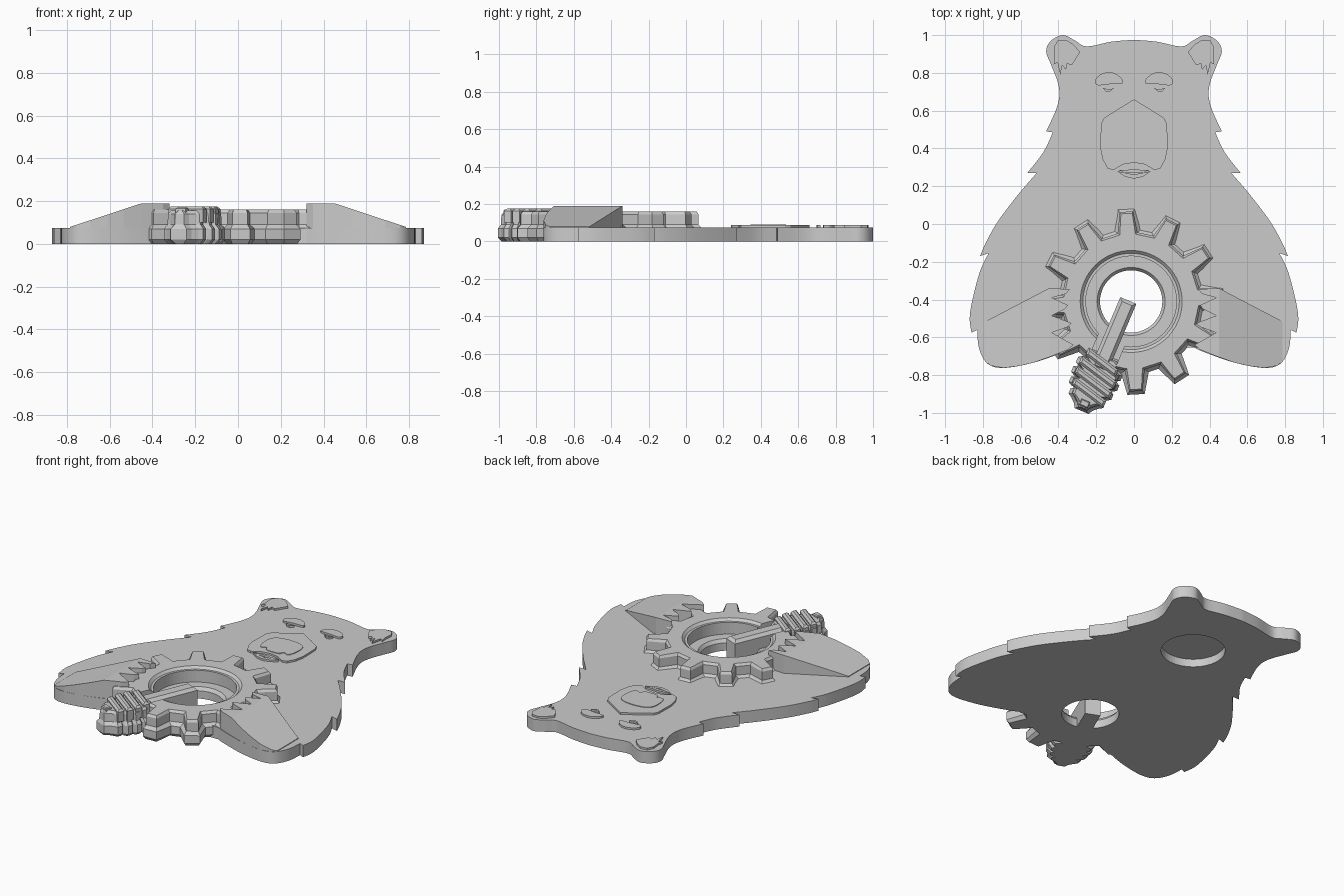
import bpy, bmesh
from math import sin, cos, pi, radians, atan2
from mathutils import Vector, Matrix

cube = bpy.data.objects.get("Cube")
if cube:
    bpy.data.objects.remove(cube)

grey = bpy.data.materials.new("plain_grey")
grey.use_nodes = True
grey.diffuse_color = (0.6, 0.6, 0.6, 1)
grey.node_tree.nodes["Principled BSDF"].inputs["Base Color"].default_value = (0.6, 0.6, 0.6, 1)


def loft(name, rings):
    """Skin a stack of equal-length 3D loops and cap both ends."""
    bm = bmesh.new()
    loops = [[bm.verts.new(p) for p in ring] for ring in rings]
    n = len(loops[0])
    for a, b in zip(loops, loops[1:]):
        for i in range(n):
            j = (i + 1) % n
            bm.faces.new((a[i], a[j], b[j], b[i]))
    bm.faces.new(loops[0][::-1])
    bm.faces.new(loops[-1])
    bmesh.ops.recalc_face_normals(bm, faces=bm.faces)
    mesh = bpy.data.meshes.new(name)
    bm.to_mesh(mesh)
    bm.free()
    mesh.materials.append(grey)
    ob = bpy.data.objects.new(name, mesh)
    bpy.context.collection.objects.link(ob)
    return ob


def prism(name, pts, low, top):
    """Extrude an outline; top may be a height or a function of x."""
    height = top if callable(top) else lambda x: top
    return loft(name, [[(x, y, low) for x, y in pts],
                       [(x, y, height(abs(x))) for x, y in pts]])


def pair(name, pts, low, top):
    for side, s in (("left_", 1), ("right_", -1)):
        prism(side + name, [(x * s, y) for x, y in pts], low, top)


def spline(pts, steps=5, closed=False):
    """Smooth curve through the points."""
    v = [Vector(p) for p in pts]
    v = [v[-1]] + v + v[:2] if closed else [v[0]] + v + [v[-1]]
    out = []
    for a, b, c, d in zip(v, v[1:], v[2:], v[3:]):
        for k in range(steps):
            t = k / steps
            p = b * 2 + (c - a) * t + (a * 2 - b * 5 + c * 4 - d) * t * t + (b * 3 - a - c * 3 + d) * t ** 3
            out.append(tuple(p / 2))
    return out if closed else out + [tuple(v[-1])]


def mirrored(half):
    return half + [(-x, y) for x, y in reversed(half) if abs(x) > 0.001]


def circle(cx, cy, r, z, n=64):
    return [(cx + r * cos(2 * pi * i / n), cy + r * sin(2 * pi * i / n), z) for i in range(n)]


def cut(ob, cutter):
    cutter.hide_render = True
    cutter.hide_viewport = True
    cutter.display_type = 'WIRE'
    mod = ob.modifiers.new("cut", 'BOOLEAN')
    mod.operation = 'DIFFERENCE'
    mod.solver = 'EXACT'
    mod.object = cutter


# Body slab: smooth runs meeting at sharp fur tufts
runs = [
    [(0, .975), (.12, .965), (.25, .94), (.31, .97), (.375, 1), (.44, .97), (.465, .915),
     (.44, .845), (.405, .755), (.395, .68), (.415, .6), (.465, .49)],
    [(.43, .485), (.48, .38), (.565, .27)],
    [(.515, .27), (.61, .16), (.72, .015), (.785, -.1), (.815, -.17)],
    [(.77, -.155), (.815, -.25), (.855, -.4), (.87, -.5), (.86, -.575)],
    [(.83, -.56), (.82, -.66), (.775, -.74), (.69, -.762), (.535, -.735), (.375, -.68), (.32, -.655)],
]
TOP = 0.075
body = prism("body", mirrored([p for run in runs for p in spline(run)]), 0, TOP)
bpy.context.view_layer.objects.active = body
body.select_set(True)
bpy.ops.object.shade_smooth_by_angle(angle=radians(30))
body.select_set(False)

GX, GY = -.015, -.41
cut(body, loft("body_hole_cutter", [circle(GX, GY, .25, -.1), circle(GX, GY, .25, .2)]))
cut(body, loft("back_recess_cutter", [circle(0, .53, .185, -.1), circle(0, .53, .185, .05)]))


# Gear: bevelled lower tier with a slightly smaller upper tier
def gear_ring(z, inset):
    ring = []
    for k in range(12):
        mid = radians(93 + 30 * k)
        tip = .39 if k == 5 else .495
        for r, half in ((.385, -11), (tip, -5.3), (tip, 5.3), (.385, 11)):
            a = mid + radians(half) * (1 - 1.8 * inset / r * 3)
            ring.append((GX + (r - inset) * cos(a), GY + (r - inset) * sin(a), z))
    return ring


tiers = ((0, .015), (.02, 0), (.07, 0), (.085, .014), (.09, .018), (.145, .018), (.16, .028))
gear = loft("gear", [gear_ring(z, i) for z, i in tiers])
bore = ((.165, -.1), (.165, .05), (.18, .07), (.24, .07), (.24, .145), (.255, .145), (.272, .162), (.272, .3))
cut(gear, loft("gear_bore_cutter", [circle(GX, GY, r, z) for r, z in bore]))

# Dipper frame: t runs along the handle, s across it
tip = Vector((-.03, -.405))
along = Vector((-.39, -.92)).normalized()
across = Vector((-along.y, along.x))


def place(t, s):
    return tuple(tip + along * t + across * s)


def bar(name, t0, t1, half, low, high, chamfer=0, tilt=0):
    """Bar in the dipper frame with chamfered top."""
    rings = []
    for z, c in ((low, 0), (high - chamfer, 0), (high, chamfer)):
        box = ((t0 + c, -half + c), (t1 - c, -half + c), (t1 - c, half - c), (t0 + c, half - c))
        rings.append([(*place(t + s * tilt, s), z) for t, s in box])
    return loft(name, rings)


cut(gear, bar("gear_slot_cutter", .1, .45, .075, TOP, .3))
bar("dipper_handle", 0, .4, .046, 0, .16, .018)

# Dipper head: scalloped two-tier core with slanted bands on top
edge = []
for k, w in enumerate((.105, .128, .132, .122, .1)):
    t = .31 + .056 * k
    edge += [(t, w - .02), (t + .012, w), (t + .042, w), (t + .054, w - .02)]
edge += [(.61, .055), (.635, .04)]


def head_ring(z, shrink):
    pts = [(t, s - shrink) for t, s in edge] + [(t, shrink - s) for t, s in reversed(edge)]
    mid = .47
    return [(*place(mid + (t - mid) * (1 - shrink * 4), s), z) for t, s in pts]


loft("dipper_head", [head_ring(z, i) for z, i in
                     ((0, .02), (.02, 0), (.07, 0), (.09, .016), (.14, .018), (.155, .03))])
for k, w in enumerate((.095, .112, .112, .1)):
    t = .335 + .058 * k
    bar(f"dipper_band_{k + 1}", t, t + .042, w, .1, .175, .012, .25)
bar("dipper_nub", .575, .61, .025, .1, .17, .005)

# Arms: sloping forearms and flat paws with claws over the gear
forearm = [(.45, -.34), (.785, -.515), (.785, -.728), (.76, -.75), (.69, -.762),
           (.61, -.752), (.535, -.735), (.45, -.705)]
pair("forearm", forearm, .03, lambda x: .19 - (x - .45) * .33)
paw = [(.45, -.34), (.34, -.345), (.36, -.37), (.435, -.39), (.35, -.43), (.365, -.45), (.435, -.485),
       (.33, -.525), (.35, -.545), (.435, -.575), (.32, -.64), (.35, -.665), (.45, -.705)]
pair("paw", paw, .03, .19)

# Raised face details
FACE = 0.087
muzzle = [(0, .66), (.09, .605), (.16, .56), (.175, .53), (.178, .4), (.165, .34),
          (.14, .295), (.11, .285), (.06, .315), (0, .325)]
prism("muzzle", mirrored(muzzle), .06, FACE)
nose = spline([(0, .535), (.07, .525), (.112, .49), (.115, .41), (.095, .365), (.06, .375), (.045, .35), (0, .345)])
prism("nose", mirrored(nose), .06, FACE + .004)
prism("mouth", mirrored([(0, .24), (.045, .25), (.09, .28), (.05, .272), (0, .262)]), .06, FACE)
prism("lip", mirrored([(0, .29), (.05, .285), (.085, .287), (.05, .272), (0, .27)]), .06, FACE)
brow = spline([(.06, .745), (.075, .78), (.12, .803), (.17, .795), (.205, .765), (.195, .735), (.13, .74)], 4, True)
pair("brow", brow, .06, FACE)
pair("eye", [(.105, .72), (.13, .712), (.165, .72), (.15, .702), (.13, .698)], .06, FACE)
inner_ear = [(.285, .91), (.32, .95), (.36, .975), (.405, .97), (.425, .935), (.42, .88), (.425, .845),
             (.405, .855), (.39, .79), (.38, .84), (.36, .815), (.355, .85), (.33, .84)]
pair("inner_ear", inner_ear, .06, FACE)
